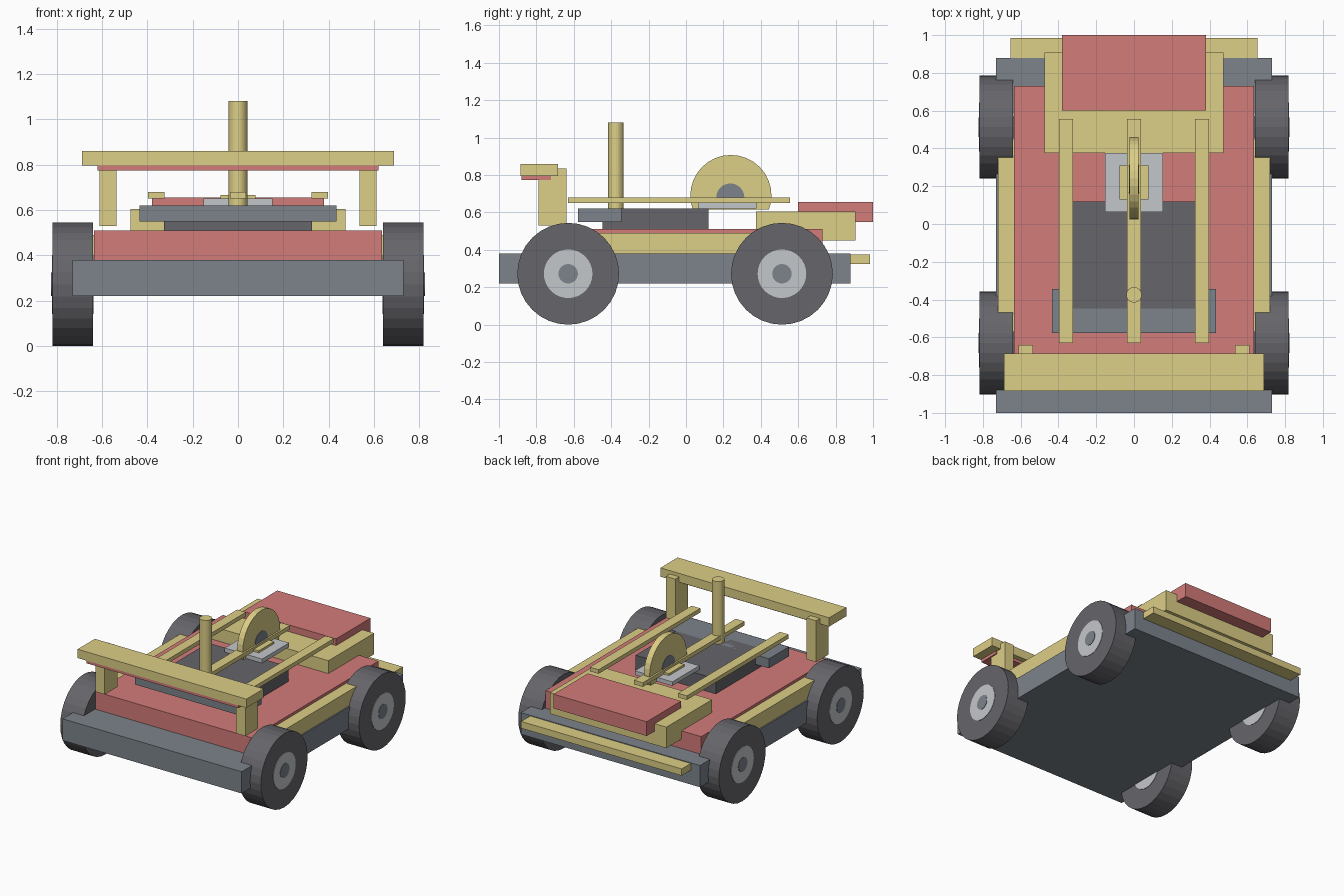
import bpy, bmesh, math

if "Cube" in bpy.data.objects:
    bpy.data.objects.remove(bpy.data.objects["Cube"])


def mat(name, rgb):
    m = bpy.data.materials.new(name)
    m.diffuse_color = (*rgb, 1)
    m.use_nodes = True
    m.node_tree.nodes["Principled BSDF"].inputs["Base Color"].default_value = m.diffuse_color
    return m


YELLOW = mat("yellow", (0.72, 0.62, 0.24))
RED = mat("red", (0.65, 0.2, 0.19))
SLATE = mat("slate", (0.2, 0.23, 0.26))
DARK = mat("dark", (0.13, 0.13, 0.145))
LIGHT = mat("light_grey", (0.55, 0.57, 0.6))


def add_object(name, bm, material):
    me = bpy.data.meshes.new(name)
    bmesh.ops.recalc_face_normals(bm, faces=bm.faces)
    bm.to_mesh(me)
    bm.free()
    me.materials.append(material)
    ob = bpy.data.objects.new(name, me)
    bpy.context.collection.objects.link(ob)
    return ob


def box(name, x, y, z, material):
    """Box from (min, max) pairs."""
    bm = bmesh.new()
    bmesh.ops.create_cube(bm, size=1)
    for v in bm.verts:
        v.co = [(a + b) / 2 + c * (b - a) for c, (a, b) in zip(v.co, (x, y, z))]
    return add_object(name, bm, material)


def wide(name, half, y, z, material):
    """Box centred on x = 0."""
    return box(name, (-half, half), y, z, material)


def disc(name, x, y, z, r, material, sides=32, floor=None):
    """Cylinder along x, optionally cut flat at a floor height."""
    pts = [(r * math.sin(2 * math.pi * i / sides), r * math.cos(2 * math.pi * i / sides))
           for i in range(sides)]
    bm = bmesh.new()
    face = bm.faces.new([bm.verts.new((x[0], y + a, z + b)) for a, b in pts])
    ext = bmesh.ops.extrude_face_region(bm, geom=[face], use_keep_orig=True)
    for v in ext["geom"]:
        if isinstance(v, bmesh.types.BMVert):
            v.co.x = x[1]
    if floor is not None:
        cut = bmesh.ops.bisect_plane(bm, geom=bm.verts[:] + bm.edges[:] + bm.faces[:],
                                     plane_co=(0, 0, floor), plane_no=(0, 0, -1),
                                     clear_outer=True)
        edges = [e for e in cut["geom_cut"] if isinstance(e, bmesh.types.BMEdge)]
        bmesh.ops.holes_fill(bm, edges=edges)
    return add_object(name, bm, material)


# Chassis and body
wide("chassis", 0.73, (-1, 0.88), (0.22, 0.38), SLATE)
wide("body", 0.635, (-0.75, 0.73), (0.38, 0.51), RED)
wide("side_sills", 0.72, (-0.57, 0.45), (0.38, 0.49), YELLOW)
wide("rear_bumper", 0.655, (0.88, 0.985), (0.325, 0.375), YELLOW)

# Rear deck
wide("rear_deck", 0.475, (0.375, 0.907), (0.45, 0.605), YELLOW)
wide("rear_cover", 0.38, (0.6, 1), (0.55, 0.655), RED)

# Cockpit
wide("cockpit", 0.327, (-0.447, 0.12), (0.51, 0.62), DARK)
wide("dashboard", 0.435, (-0.577, -0.345), (0.55, 0.62), SLATE)
wide("centre_plate", 0.153, (0.063, 0.377), (0.62, 0.65), LIGHT)
wide("plate_pad", 0.078, (0.13, 0.31), (0.64, 0.665), YELLOW)

# Upright blade with hub
disc("blade", (-0.023, 0.023), 0.24, 0.69, 0.217, YELLOW, 32, 0.615)
disc("blade_hub", (-0.026, 0.026), 0.237, 0.68, 0.075, SLATE, 24, 0.62)

# Roof bars
for i, cx in enumerate((-0.36, 0, 0.36)):
    box(f"roof_bar_{i}", (cx - 0.036, cx + 0.036), (-0.63, 0.555), (0.65, 0.68), YELLOW)

# Mast
bm = bmesh.new()
bmesh.ops.create_cone(bm, cap_ends=True, segments=24, radius1=0.041, radius2=0.041, depth=0.46)
mast = add_object("mast", bm, YELLOW)
mast.location = (0, -0.375, 0.85)

# Front wing on two posts
wide("front_wing", 0.688, (-0.885, -0.685), (0.795, 0.86), YELLOW)
wide("wing_underside", 0.62, (-0.88, -0.722), (0.773, 0.797), RED)

# Posts and wheels, both sides
for side, s in (("left", -1), ("right", 1)):
    def span(a, b):
        return tuple(sorted((s * a, s * b)))
    box(f"wing_post_{side}", span(0.535, 0.612), (-0.788, -0.64), (0.53, 0.835), YELLOW)
    for end, y in (("front", -0.63), ("rear", 0.513)):
        disc(f"tyre_{end}_{side}", span(0.64, 0.818), y, 0.272, 0.272, DARK)
        disc(f"rim_{end}_{side}", span(0.637, 0.821), y, 0.272, 0.13, LIGHT)
        disc(f"hub_{end}_{side}", span(0.634, 0.824), y, 0.272, 0.052, SLATE, 24)
